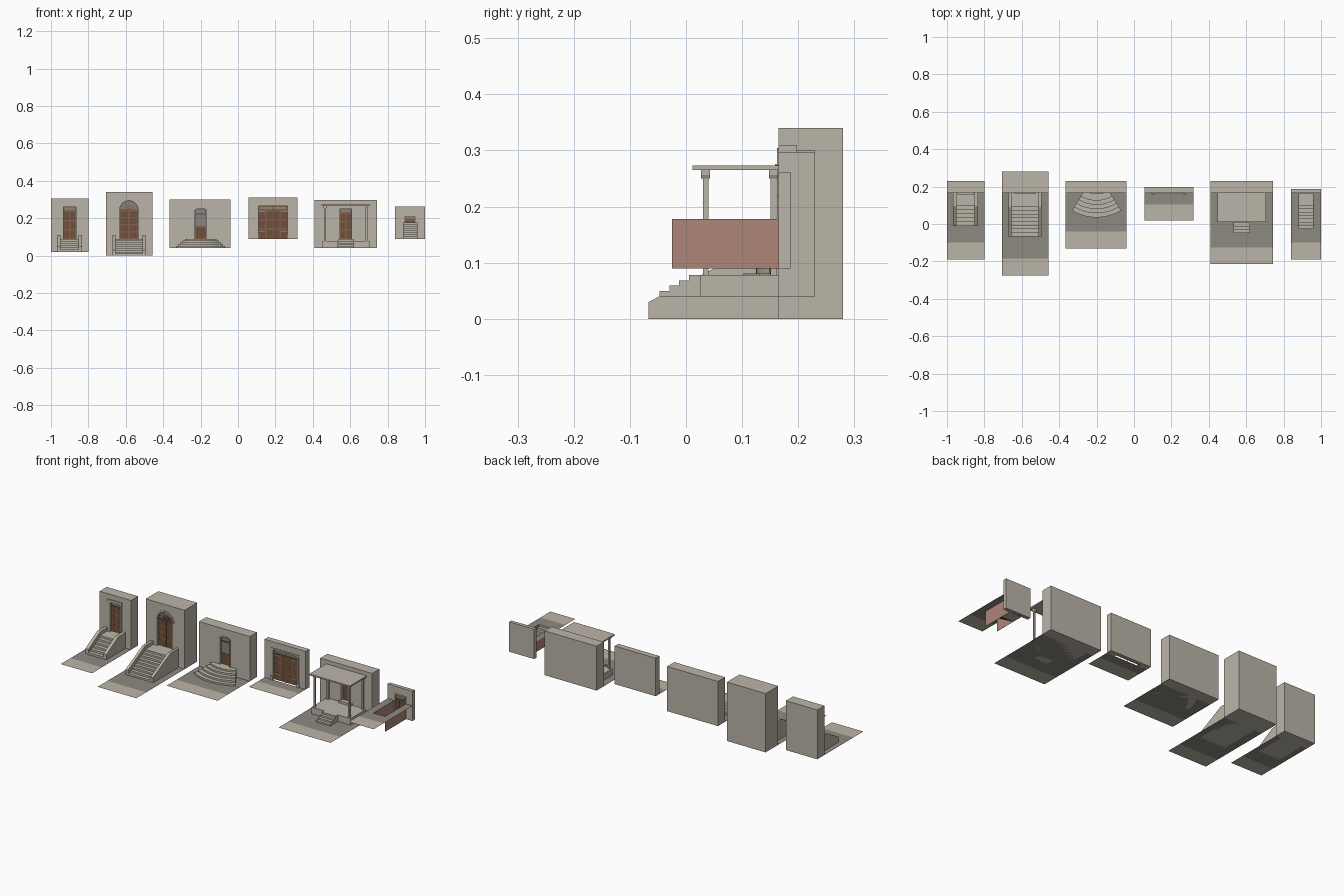
import bpy, bmesh, math

if "Cube" in bpy.data.objects:
    bpy.data.objects.remove(bpy.data.objects["Cube"])


def material(name, r, g, b):
    m = bpy.data.materials.new(name)
    m.use_nodes = True
    m.diffuse_color = (r, g, b, 1)
    m.node_tree.nodes["Principled BSDF"].inputs["Base Color"].default_value = (r, g, b, 1)
    return m


STONE = material("warm stone", .50, .46, .39)
PAVING = material("dark paving", .27, .25, .22)
BRICK = material("red brick", .42, .24, .19)
WOOD = material("door wood", .23, .12, .07)
PANEL = material("dark door panel", .16, .08, .045)
GLASS = material("grey glass", .25, .24, .23)
METAL = material("pale metal", .45, .38, .29)

FRONT = .165   # common front plane of all walls
SILL = .09     # common threshold height


def add(name, bm, mat):
    mesh = bpy.data.meshes.new(name)
    bm.to_mesh(mesh)
    bm.free()
    mesh.materials.append(mat)
    ob = bpy.data.objects.new(name, mesh)
    bpy.context.scene.collection.objects.link(ob)
    return ob


def prism(name, pts, axis, a, b, mat, closed=True):
    """Sweep a 2D profile from a to b along an axis."""
    place = {"x": lambda u, v, w: (w, u, v),
             "y": lambda u, v, w: (u, w, v),
             "z": lambda u, v, w: (u, v, w)}[axis]
    bm = bmesh.new()
    lo = [bm.verts.new(place(u, v, a)) for u, v in pts]
    hi = [bm.verts.new(place(u, v, b)) for u, v in pts]
    n = len(pts)
    for i in range(n if closed else n - 1):
        j = (i + 1) % n
        bm.faces.new((lo[i], lo[j], hi[j], hi[i]))
    if closed:
        bm.faces.new(lo)
        bm.faces.new(hi)
    bmesh.ops.recalc_face_normals(bm, faces=bm.faces[:])
    return add(name, bm, mat)


def box(name, x0, x1, y0, y1, z0, z1, mat):
    return prism(name, [(x0, z0), (x1, z0), (x1, z1), (x0, z1)], "y", y0, y1, mat)


def sheet(name, rects, z, mat):
    bm = bmesh.new()
    for x0, x1, y0, y1 in rects:
        bm.faces.new([bm.verts.new((x, y, z)) for x, y in
                      ((x0, y0), (x1, y0), (x1, y1), (x0, y1))])
    return add(name, bm, mat)


def doorway(cx, half, z0, spring, rise=0):
    """Outline of an opening, flat or arched."""
    n = 12 if rise else 1
    arc = [(cx + half * math.cos(math.pi * i / n),
            spring + rise * math.sin(math.pi * i / n)) for i in range(n + 1)]
    return [(cx + half, z0)] + arc + [(cx - half, z0)]


def wall(name, x0, x1, back, z0, z1, cx, half, spring, rise=0, depth=.02, trim=.01):
    """Wall block with a recessed doorway and a raised surround."""
    ob = box(name + "_wall", x0, x1, FRONT, back, z0, z1, STONE)
    cut = prism("cutter", doorway(cx, half, SILL, spring, rise), "y",
                FRONT - .05, FRONT + depth, STONE)
    mod = ob.modifiers.new("doorway", "BOOLEAN")
    mod.object, mod.solver = cut, "EXACT"
    bpy.context.view_layer.objects.active = ob
    bpy.ops.object.modifier_apply(modifier=mod.name)
    bpy.data.objects.remove(cut)
    outer = doorway(cx, half + trim, SILL, spring + (0 if rise else trim),
                    rise + trim if rise else 0)
    prism(name + "_surround", outer + doorway(cx, half, SILL, spring, rise)[::-1],
          "y", FRONT - .003, FRONT, STONE)


def ground(name, x0, x1, z, kerb, end):
    sheet(name + "_paving", [(x0, x1, kerb, FRONT)], z, PAVING)
    sheet(name + "_pavement_edge", [(x0, x1, end, kerb)], z, STONE)


def door(name, cx, half, z0, z1, depth=.02, cols=2, rows=3, glazed=0, light=0):
    """Panelled leaf; top rows may be glazed, with an optional light above."""
    y = FRONT + depth
    box(name + "_door", cx - half, cx + half, y - .008, y, z0, z1, WOOD)
    if light:
        box(name + "_top_light", cx - half + .005, cx + half - .005,
            y - .01, y - .008, z1 - light + .003, z1 - .004, GLASS)
        box(name + "_transom", cx - half, cx + half, y - .013, y - .008,
            z1 - light - .004, z1 - light, WOOD)
    top = z1 - light - .004
    w, h, gap = 2 * half / cols, (top - z0) / rows, .004
    for c in range(cols):
        for r in range(rows):
            px, pz = cx - half + c * w, z0 + r * h
            box(name + "_door_panel", px + gap, px + w - gap, y - .009, y - .008,
                pz + gap, pz + h - gap, GLASS if r >= rows - glazed else PANEL)


def steps(y0, y1, z0, z1, risers):
    """Stair line with risers, first riser at y0 and last at y1."""
    pts = [(y0, z0)]
    run, rise = (y1 - y0) / (risers - 1), (z1 - z0) / risers
    for i in range(risers):
        y, z = y0 + run * i, z0 + rise * (i + 1)
        pts += [(y, z), (y + run, z)] if i < risers - 1 else [(y, z)]
    return pts


def stairs(name, x0, x1, y0, y1, z0, z1, risers, back):
    prism(name + "_stairs", steps(y0, y1, z0, z1, risers) + [(back, z1), (back, z0)],
          "x", x0, x1, STONE)


def balustrades(name, x0, x1, thick, y0, y1, z0, low, high):
    line = [(y0, z0), (y0, low), (y1, high), (FRONT, high), (FRONT, z0)]
    for side, x in (("right", x0), ("left", x1 - thick)):
        prism(f"{name}_{side}_balustrade", line, "x", x, x + thick, STONE)


# Narrow entrance with a straight stair
wall("narrow", -1, -.80, .23, .02, .305, -.90, .033, .26)
box("narrow_hood", -.945, -.855, FRONT - .006, FRONT, .268, .276, STONE)
door("narrow", -.90, .033, SILL, .26, light=.02)
stairs("narrow", -.95, -.853, -.01, .096, .02, SILL, 6, FRONT)
balustrades("narrow", -.968, -.834, .019, -.01, .096, .02, .05, .11)
ground("narrow", -1, -.80, .02, -.10, -.19)

# Arched entrance with the tall stair
AX, AR, SPRING = -.583, .049, .245
wall("arched", -.705, -.457, .28, 0, .34, AX, AR, SPRING, AR)
door("arched", AX, AR, SILL, SPRING, cols=2, rows=4)
prism("arched_fanlight", doorway(AX, AR, SPRING, SPRING, AR)[1:-1], "y",
      FRONT + .014, FRONT + .02, GLASS)
box("arched_transom", AX - AR, AX + AR, FRONT + .006, FRONT + .02,
    SPRING - .004, SPRING + .004, WOOD)
box("arched_door_meeting_rail", AX - .002, AX + .002, FRONT + .008, FRONT + .012,
    SILL, SPRING, WOOD)
for k in range(1, 6):
    a = math.pi * k / 6
    c, s, t = math.cos(a), math.sin(a), .0015
    prism("fanlight_bar", [(AX + r * c + d * t * s, SPRING + r * s - d * t * c)
                           for r, d in ((0, 1), (AR, 1), (AR, -1), (0, -1))],
          "y", FRONT + .011, FRONT + .014, WOOD)
for r in (.024, .047):
    prism("fanlight_ring", doorway(AX, r, SPRING, SPRING, r)[1:-1]
          + doorway(AX, r - .003, SPRING, SPRING, r - .003)[-2:0:-1],
          "y", FRONT + .010, FRONT + .014, WOOD)
stairs("arched", -.657, -.509, -.067, .09, 0, SILL, 9, FRONT)
balustrades("arched", -.672, -.495, .016, -.067, .09, 0, .03, .11)
ground("arched", -.705, -.457, 0, -.185, -.275)

# Entrance with fan-shaped steps
wall("fan", -.365, -.04, .23, .042, .30, -.20, .029, .243, .008, trim=.007)
door("fan", -.20, .029, SILL, .25, cols=1, rows=2, glazed=1, light=.025)
APEX, SPREAD = .287, math.radians(31.5)
for k in range(5):
    r = .252 - .0225 * k
    arc = [(-.20 + r * math.sin(SPREAD * t / 8), APEX - r * math.cos(SPREAD * t / 8))
           for t in range(-8, 9)]
    near = (APEX - FRONT) * math.tan(SPREAD)
    z = .042 + .0096 * k
    prism("fan_step", arc + [(-.20 + near, FRONT), (-.20 - near, FRONT)], "z",
          z, z + .0096, STONE)
ground("fan", -.365, -.04, .042, -.04, -.13)

# Wide gateway
GX, GH = .187, .078
wall("gateway", .055, .317, .198, SILL, .31, GX, GH, .265, depth=.018, trim=.008)
box("gateway_lintel", GX - .095, GX + .095, FRONT - .004, FRONT, .265, .274, STONE)
door("gateway", GX, GH, SILL, .265, depth=.018, cols=4, rows=3, light=.02)
box("gateway_meeting_rail", GX - .002, GX + .002, FRONT + .006, FRONT + .01,
    SILL, .265, PANEL)
for s in (-1, 1):
    for z in (.125, .232):
        a, b = sorted((GX + s * GH, GX + s * (GH - .035)))
        box("gateway_hinge", a, b, FRONT + .006, FRONT + .009, z, z + .005, METAL)
    px = GX + s * .084
    box("gateway_guard_stone", px - .008, px + .008, FRONT - .007, FRONT,
        SILL, .115, STONE)
ground("gateway", .055, .317, SILL, .105, .02)

# Entrance with a columned porch
PX, FLOOR = .577, .078
wall("porch", .41, .742, .23, .04, .296, PX, .031, .25, trim=.009)
door("porch", PX, .031, SILL, .25, cols=2, rows=3, light=.02)
box("porch_platform", .452, .702, .025, FRONT, .04, FLOOR, STONE)
box("porch_threshold", PX - .04, PX + .04, FRONT - .015, FRONT, FLOOR, SILL, STONE)
box("porch_roof", .447, .707, .012, FRONT, .265, .273, STONE)
for s in (-1, 1):
    x = PX + s * .111
    for y in (.035, .156):
        box("porch_column", x - .005, x + .005, y - .005, y + .005, FLOOR, .252, STONE)
        prism("porch_capital", [(x - .005, .25), (x + .005, .25), (x + .008, .256),
                                (x + .008, .265), (x - .008, .265), (x - .008, .256)],
              "y", y - .008, y + .008, STONE)
stairs("porch", .533, .621, -.047, .005, .04, FLOOR, 4, .025)
ground("porch", .41, .742, .04, -.125, -.215)

# Basement entrance below the pavement
BX, BW, STREET = .92, .038, .178
wall("basement", .84, 1, .186, SILL, .262, BX, .03, .213, depth=.012, trim=.007)
door("basement", BX, .03, SILL, .213, depth=.012, cols=2, rows=3, light=.02)
well = steps(.10, -.025, SILL, STREET, 8)
prism("basement_stairs", [(FRONT, SILL)] + well, "x", BX - BW, BX + BW, STONE, closed=False)
for x in (BX - BW, BX + BW):
    prism("basement_side_wall", [(-.025, SILL), (-.025, STREET), (FRONT, STREET),
                                 (FRONT, SILL)], "x", x - .0005, x + .0005, BRICK)
sheet("basement_paving", [(.84, BX - BW, -.10, FRONT), (BX + BW, 1, -.10, FRONT),
                          (BX - BW, BX + BW, -.10, -.025)], STREET, PAVING)
sheet("basement_pavement_edge", [(.84, 1, -.19, -.10)], STREET, STONE)
